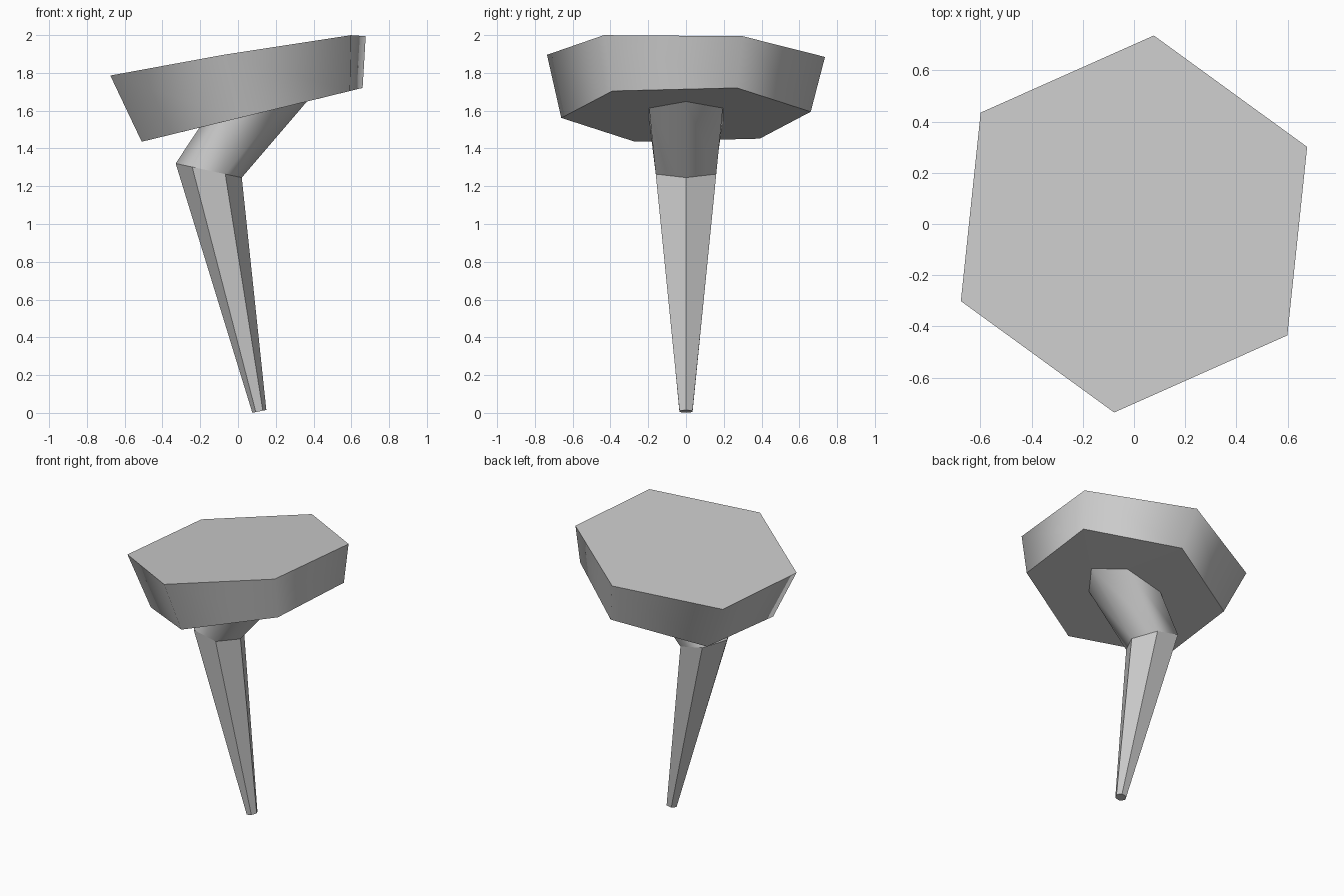
import bpy
import bmesh
from math import cos, sin, radians

if "Cube" in bpy.data.objects:
    bpy.data.objects.remove(bpy.data.objects["Cube"], do_unlink=True)

# One plain grey for every part
grey = bpy.data.materials.new("plain_grey")
grey.use_nodes = True
COLOUR = (0.6, 0.6, 0.6, 1)
grey.diffuse_color = COLOUR
bsdf = next(n for n in grey.node_tree.nodes if n.type == "BSDF_PRINCIPLED")
bsdf.inputs["Base Color"].default_value = COLOUR
bsdf.inputs["Roughness"].default_value = 0.8


def hexagon(x, z, rx, ry, turn=0, slope_x=0, slope_y=0):
    """Six points of a tilted hexagon centred on (x, 0, z)."""
    points = []
    for i in range(6):
        a = radians(turn + 60 * i)
        dx, dy = rx * cos(a), ry * sin(a)
        points.append((x + dx, dy, z + slope_x * dx + slope_y * dy))
    return points


def loft(name, rings, smooth_bands, close_first=False, close_last=False):
    """Skin hexagons from the top down; smooth only the listed bands."""
    bm = bmesh.new()
    loops = [[bm.verts.new(p) for p in ring] for ring in rings]
    for band, (upper, lower) in enumerate(zip(loops, loops[1:])):
        for i in range(6):
            j = (i + 1) % 6
            face = bm.faces.new((upper[i], lower[i], lower[j], upper[j]))
            face.smooth = band in smooth_bands
    if close_first:
        bm.faces.new(loops[0])
    if close_last:
        bm.faces.new(loops[-1][::-1])
    # Keep the rims between bands crisp
    for ring in loops:
        for i in range(6):
            bm.edges.get((ring[i], ring[(i + 1) % 6])).smooth = False
    mesh = bpy.data.meshes.new(name)
    bm.to_mesh(mesh)
    bm.free()
    mesh.materials.append(grey)
    obj = bpy.data.objects.new(name, mesh)
    bpy.context.collection.objects.link(obj)
    return obj


# Outlines shared by the parts
cap_top = hexagon(0, 1.89, 0.74, 0.74, 24, 0.165, -0.025)
cap_base = hexagon(0.075, 1.578, 0.64, 0.664, 24, 0.2436)
collar = hexagon(0.08, 1.579, 0.285, 0.225, 0, 0.2436)
bend = hexagon(-0.155, 1.283, 0.175, 0.185, 0, -0.214)
tip = hexagon(0.113, 0.008, 0.037, 0.04, 0, 0.2)

# Broad slanted cap, with its underside open where the stem enters
loft("cap", [cap_top, cap_base, collar], {0}, close_first=True)

# Bent stem: smooth neck above the bend, faceted taper below it
loft("stem", [collar, bend, tip], {0}, close_last=True)
